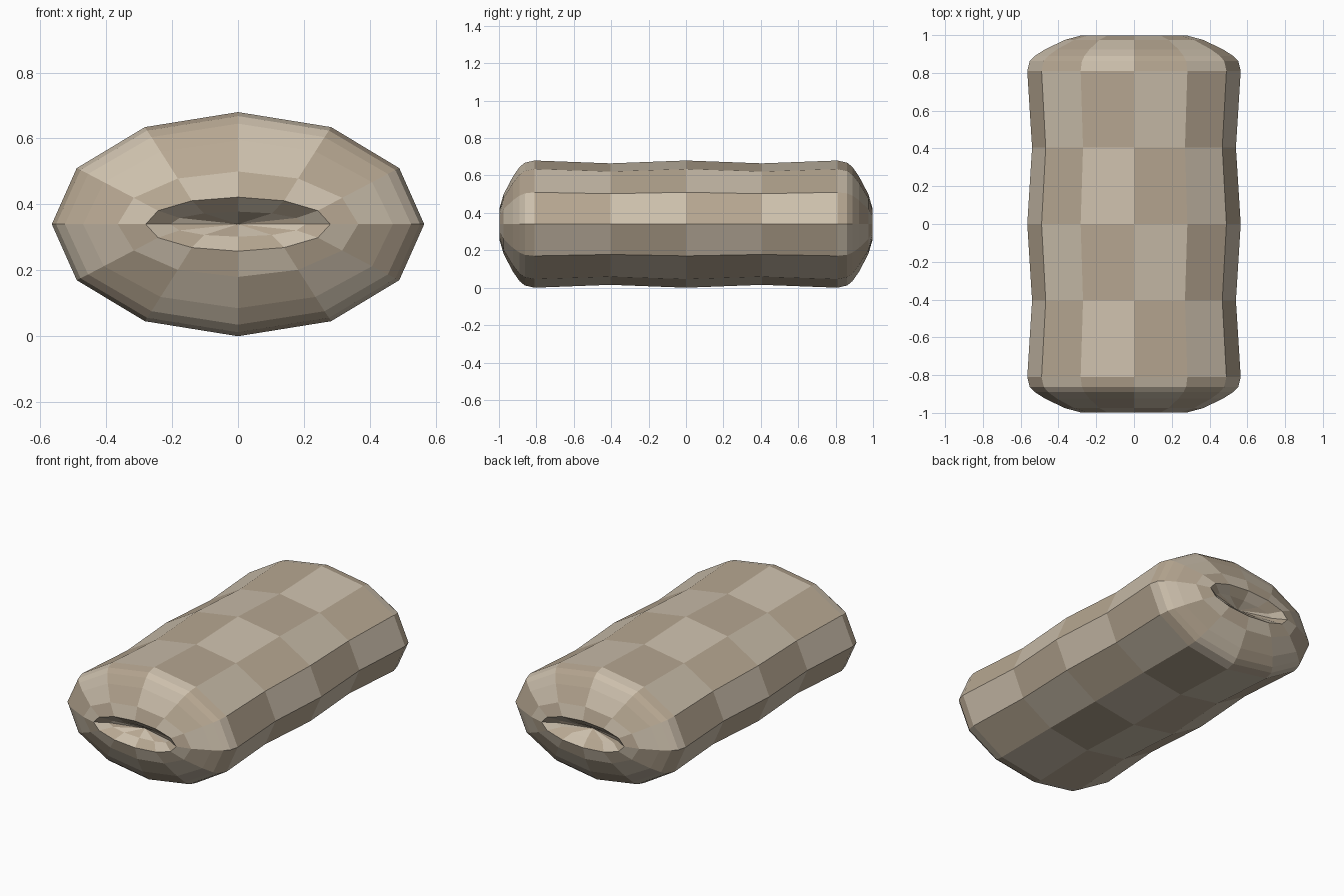
import bpy, bmesh, math

if "Cube" in bpy.data.objects:
    bpy.data.objects.remove(bpy.data.objects["Cube"])

SIDES = 12
RX, RZ = 0.565, 0.34

# Rings of the end, from the dimple outward: (y, x radius, z radius, checker row)
end = [(-0.955, 0.205, 0.038, -2), (-0.998, 0.28, 0.082, -1), (-0.975, 0.365, 0.16, 0),
       (-0.925, 0.47, 0.255, 0), (-0.89, 0.525, 0.305, 0), (-0.862, 0.552, 0.328, 0),
       (-0.81, RX, RZ, 1)]
# Gently pinched body between the two mirrored ends
body = [(-0.405, RX * 0.955, RZ * 0.955, 2), (0, RX, RZ, 3),
        (0.405, RX * 0.955, RZ * 0.955, 4)]
back_rows = [5, 5, 5, 5, 6, 7, 8]
back = [(-y, rx, rz, row) for (y, rx, rz, _), row in zip(reversed(end), back_rows)]
rings = end + body + back


def material(name, color):
    m = bpy.data.materials.new(name)
    m.diffuse_color = (*color, 1)
    m.use_nodes = True
    m.node_tree.nodes["Principled BSDF"].inputs["Base Color"].default_value = m.diffuse_color
    return m


bm = bmesh.new()
loops = []
for y, rx, rz, _ in rings:
    angles = [2 * math.pi * k / SIDES for k in range(SIDES)]
    loops.append([bm.verts.new((rx * math.cos(a), y, RZ + rz * math.sin(a))) for a in angles])

# Checkered skin
for i in range(len(rings) - 1):
    for k in range(SIDES):
        n = (k + 1) % SIDES
        f = bm.faces.new((loops[i][k], loops[i][n], loops[i + 1][n], loops[i + 1][k]))
        f.material_index = (k + rings[i][3]) % 2

# Dimple centres
for loop, y in ((loops[0], -0.90), (loops[-1], 0.90)):
    c = bm.verts.new((0, y, RZ))
    for k in range(SIDES):
        f = bm.faces.new((loop[k], loop[(k + 1) % SIDES], c))
        f.material_index = (k + 1) % 2

bmesh.ops.recalc_face_normals(bm, faces=bm.faces)
mesh = bpy.data.meshes.new("padded_roll")
bm.to_mesh(mesh)
bm.free()
mesh.materials.append(material("light_cloth", (0.60, 0.52, 0.41)))
mesh.materials.append(material("dark_cloth", (0.47, 0.385, 0.285)))
roll = bpy.data.objects.new("padded_roll", mesh)
bpy.context.collection.objects.link(roll)
